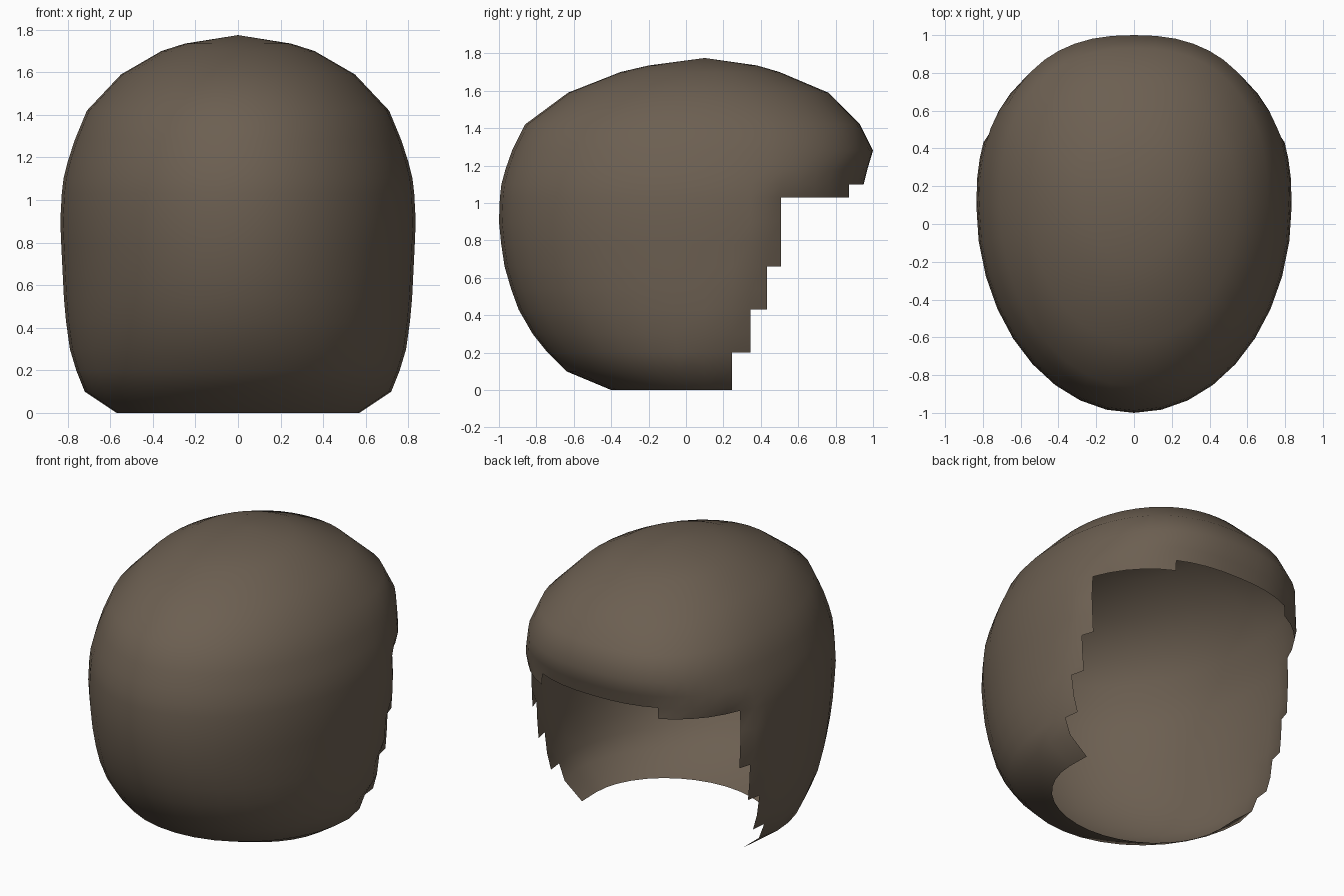
import bpy
import bmesh
from math import sin, cos, radians

cube = bpy.data.objects.get("Cube")
if cube:
    bpy.data.objects.remove(cube, do_unlink=True)

AXIS_Y = 0.1
CROWN_Z = 1.775

# Shell rings: height, half width, front end (-y), face end (+y)
RINGS = [
    (0.0, .57, -.40, .95), (.1, .72, -.64, .95), (.2, .76, -.74, .95),
    (.3, .79, -.82, .95), (.43, .808, -.895, .95), (.54, .818, -.935, .95),
    (.66, .824, -.97, .95), (.78, .83, -.988, .95), (.9, .835, -1.0, .95),
    (1.03, .828, -.995, .95), (1.1, .82, -.987, .95), (1.18, .80, -.965, .97),
    (1.28, .768, -.93, 1.0), (1.42, .71, -.86, .93), (1.59, .55, -.63, .76),
    (1.70, .36, -.35, .50), (1.735, .25, -.20, .38),
]

# Column angles for one half, closer together where the rim steps
HALF = [-90 + 10 * i for i in range(10)]
HALF += [7, 13, 19, 24.5, 32, 40, 48, 56, 63, 70, 77, 84, 90]
COLUMNS = [(a, 1) for a in HALF] + [(a, -1) for a in HALF[-2:0:-1]]

# Stepped face opening: beyond this angle the shell is cut below this height
STEPS = [(7, .2), (13, .43), (19, .66), (24.5, 1.03), (63, 1.1)]


def ring_point(angle, side, ring):
    """Point on a ring that is an oval in front and squarer at the face."""
    z, width, front, back = ring
    a = radians(angle)
    c, s = max(cos(a), 0.0), sin(a)
    if s <= 0:
        return (side * width * c, AXIS_Y + s * (AXIS_Y - front), z)
    power = 2 / 2.4 if z < 1.5 else 2 / 2.15
    return (side * width * c ** power, AXIS_Y + s ** power * (back - AXIS_Y), z)


def is_open(angle, height):
    """True inside the stepped face opening."""
    return any(angle > start and height < top for start, top in STEPS)


bm = bmesh.new()
rows = [[bm.verts.new(ring_point(a, side, ring)) for a, side in COLUMNS]
        for ring in RINGS]
crown = bm.verts.new((0, AXIS_Y, CROWN_Z))
count = len(COLUMNS)

# Skin the rings, leaving out the opening
for r in range(len(rows) - 1):
    height = (RINGS[r][0] + RINGS[r + 1][0]) / 2
    for i in range(count):
        j = (i + 1) % count
        if not is_open((COLUMNS[i][0] + COLUMNS[j][0]) / 2, height):
            bm.faces.new((rows[r][i], rows[r][j], rows[r + 1][j], rows[r + 1][i]))

# Close the crown
for i in range(count):
    bm.faces.new((rows[-1][i], rows[-1][(i + 1) % count], crown))

bmesh.ops.delete(bm, geom=[v for v in bm.verts if not v.link_faces], context='VERTS')

# Curl the side rim inward
for v in bm.verts:
    if v.is_boundary and v.co.z > 0.05 and v.co.y > AXIS_Y:
        v.co.x *= 0.965

for f in bm.faces:
    f.smooth = True

mesh = bpy.data.meshes.new("hair_shell")
bm.to_mesh(mesh)
bm.free()
hair = bpy.data.objects.new("hair_shell", mesh)
bpy.context.collection.objects.link(hair)

# Colour
color = (0.15, 0.115, 0.083, 1)
brown = bpy.data.materials.new("dull_brown")
brown.use_nodes = True
brown.diffuse_color = color
shader = brown.node_tree.nodes["Principled BSDF"]
shader.inputs["Base Color"].default_value = color
mesh.materials.append(brown)
